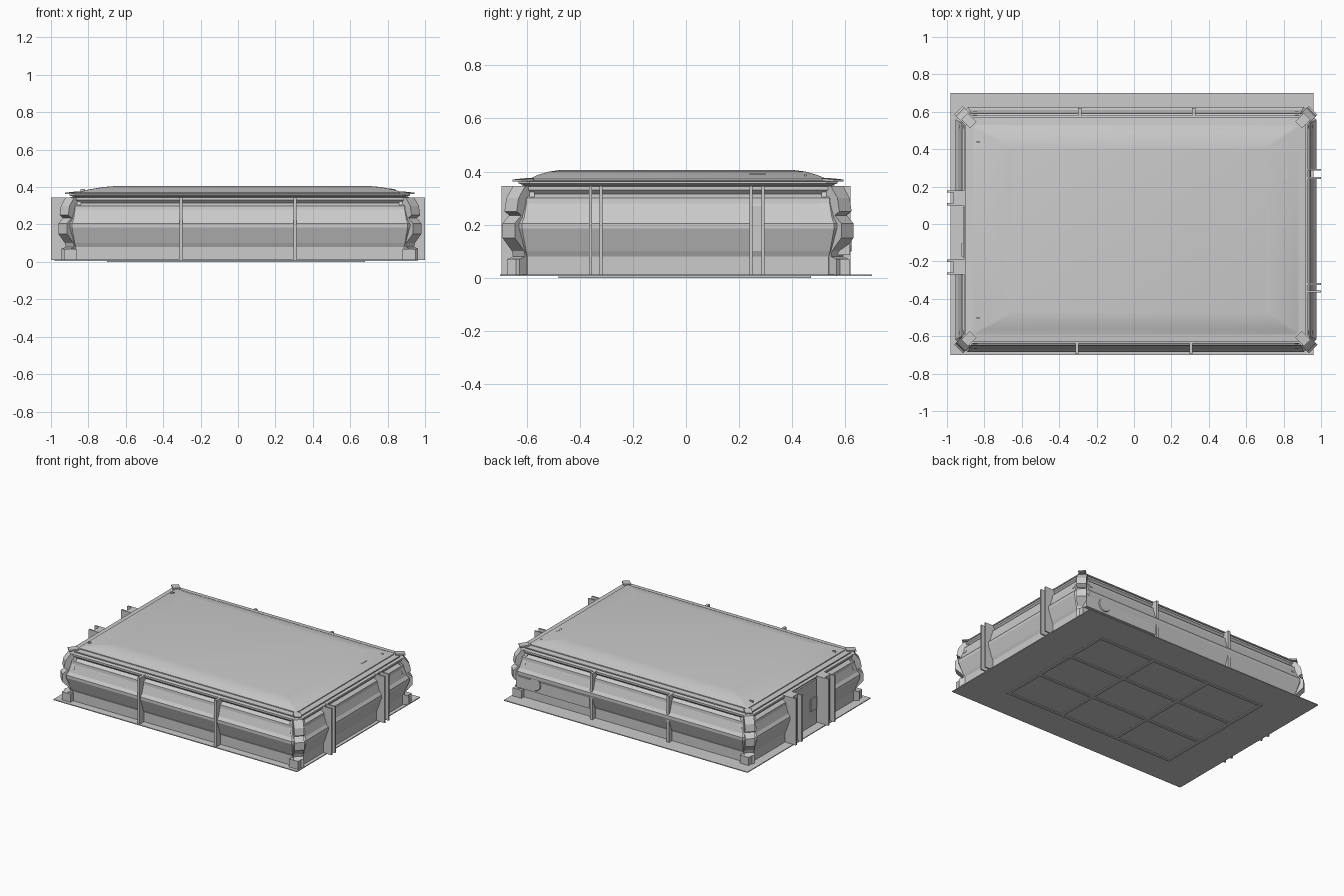
import bpy, bmesh, math
from mathutils import Vector

if "Cube" in bpy.data.objects:
    bpy.data.objects.remove(bpy.data.objects["Cube"])

# Wall rectangle at roof edge; all wall profiles are offsets (d) outward from it
X0, X1, Y0, Y1 = -0.86, 0.88, -0.59, 0.53


def finish(name, bm):
    bmesh.ops.recalc_face_normals(bm, faces=bm.faces)
    me = bpy.data.meshes.new(name)
    bm.to_mesh(me)
    bm.free()
    ob = bpy.data.objects.new(name, me)
    bpy.context.collection.objects.link(ob)
    return ob


def loft(name, loops):
    """Skin a stack of corner-cut rectangles (x0, x1, y0, y1, cut, z)."""
    bm = bmesh.new()
    rings = []
    for a, b, c, d, k, z in loops:
        pts = [(a + k, c), (b - k, c), (b, c + k), (b, d - k),
               (b - k, d), (a + k, d), (a, d - k), (a, c + k)]
        rings.append([bm.verts.new((x, y, z)) for x, y in pts])
    for lo, hi in zip(rings, rings[1:]):
        for i in range(8):
            j = (i + 1) % 8
            bm.faces.new((lo[i], lo[j], hi[j], hi[i]))
    bm.faces.new(rings[0][::-1])
    bm.faces.new(rings[-1])
    return finish(name, bm)


def box(name, x0, x1, y0, y1, z0, z1):
    bm = bmesh.new()
    bmesh.ops.create_cube(bm, size=1)
    for v in bm.verts:
        v.co = Vector(((x0 + x1) / 2 + v.co.x * (x1 - x0),
                       (y0 + y1) / 2 + v.co.y * (y1 - y0),
                       (z0 + z1) / 2 + v.co.z * (z1 - z0)))
    return finish(name, bm)


def plate(name, profile, origin, out, width):
    """Extrude an (outward, height) profile sideways by width."""
    out = Vector((out[0], out[1], 0)).normalized()
    side = Vector((-out.y, out.x, 0)) * width
    base = Vector((origin[0], origin[1], 0)) - side / 2
    bm = bmesh.new()
    f = bm.faces.new([bm.verts.new(base + out * d + Vector((0, 0, z))) for d, z in profile])
    new = bmesh.ops.extrude_face_region(bm, geom=[f])["geom"]
    bmesh.ops.translate(bm, vec=side, verts=[v for v in new if isinstance(v, bmesh.types.BMVert)])
    return finish(name, bm)


def cut(target, cutter):
    m = target.modifiers.new("cut", "BOOLEAN")
    m.operation, m.object, m.solver = "DIFFERENCE", cutter, "EXACT"
    cutter.hide_render = True
    bpy.context.view_layer.objects.active = target
    bpy.ops.object.modifier_apply(modifier=m.name)
    bpy.data.objects.remove(cutter)


# Ground plate with a raised grid underneath
box("ground_plate", -0.98, 0.96, -0.70, 0.70, 0.006, 0.012)
for x in (-0.69, -0.24, 0.22, 0.67):
    box("underside_bar_long", x - 0.01, x + 0.01, -0.48, 0.47, 0, 0.008)
for y in (-0.47, -0.16, 0.15, 0.46):
    box("underside_bar_cross", -0.70, 0.68, y - 0.01, y + 0.01, 0, 0.008)

# Walls: plinth, outward slope, belt, inward slope, cornice and eaves
wall = [(.055, .01), (.055, .08), (.065, .10), (.095, .185), (.095, .205),
        (.080, .225), (.062, .28), (.060, .30), (.035, .315), (.050, .33),
        (.050, .343), (.020, .348), (.040, .355), (.040, .363), (.0, .366)]
walls = loft("walls", [(X0 - d, X1 + d, Y0 - d, Y1 + d, 0.02 + d / 2, z) for d, z in wall])
cut(walls, box("door_cutter", -1.2, -0.90, -0.19, 0.10, 0.013, 0.335))
cut(walls, box("slot_cutter", 0.945, 1.2, 0.25, 0.285, -0.1, 0.34))

# Domed roof panel
roof = loft("roof_panel", [(X0, X1, Y0, Y1, .015, .360), (X0, X1, Y0, Y1, .015, .372),
                           (-.80, .83, -.56, .495, .012, .387),
                           (-.72, .765, -.515, .45, .01, .400),
                           (-.66, .71, -.48, .41, .01, .405)])
bpy.context.view_layer.objects.active = roof
roof.select_set(True)
bpy.ops.object.shade_smooth_by_angle(angle=math.radians(20))
roof.select_set(False)

# Ribs on the long walls
rib = [(.0, .01), (.105, .01), (.105, .345), (.02, .345)]
for x in (-.305, .305):
    plate("front_rib", rib, (x, Y0), (0, -1), .018)
for x in (-.29, .32):
    plate("back_rib", [(d * 0.86, z) for d, z in rib], (x, Y1), (0, 1), .018)

# Ribs on the right wall, one pair flanking a slot
side_rib = [(.0, .01), (.12, .01), (.12, .345), (.02, .345)]
for y in (-.36, -.32, .245, .29):
    plate("right_rib", side_rib, (X1, y), (1, 0), .01)

# Channel-shaped door pillars on the left wall, and the door
for y0 in (-.27, .10):
    for y in (y0 + .006, y0 + .074):
        plate("door_pillar_side", [(.0, .01), (.14, .01), (.14, .345), (.02, .345)],
              (X0, y), (-1, 0), .012)
    box("door_pillar_core", -.965, -.86, y0 + .01, y0 + .07, .01, .345)
box("door_panel", -.915, -.89, -.18, .09, .012, .33)
plate("door_hatch", [(.055, .12), (.062, .12), (.062, .21), (.055, .21)], (X0, -.14), (-1, 0), .07)

# Stepped corner posts
post = [(-.03, .01), (.085, .01), (.085, .07), (.055, .08), (.06, .10), (.11, .15),
        (.11, .205), (.075, .235), (.10, .25), (.09, .30), (.055, .345), (-.02, .345)]
for sx, cx in ((-1, X0), (1, X1)):
    for sy, cy in ((-1, Y0), (1, Y1)):
        plate("corner_post", post, (cx, cy), (sx, sy), .065)
        # foot blocks and upper wedge brackets beside each post
        fx, fy = cx + sx * .035, cy + sy * .055
        box("corner_foot", fx - .035, fx + .035, fy - .03, fy + .03, .01, .07)
        wedge = [(.0, .25), (.075, .25), (.035, .345), (.0, .345)]
        plate("corner_bracket", wedge, (cx - sx * .01, cy), (0, sy), .02)
        plate("corner_bracket", wedge, (cx, cy - sy * .01), (sx, 0), .02)
        # thin eave cap over the corner
        plate("corner_cap", [(.0, .362), (.065, .362), (.065, .370), (.0, .375)],
              (cx, cy), (sx, sy), .05)

# Flat vent panel with a round vent on the back wall
box("vent_panel", .335, .92, .55, .617, .085, .205)
bm = bmesh.new()
bmesh.ops.create_cone(bm, cap_ends=True, segments=12, radius1=.052, radius2=.045, depth=.014)
vent = finish("round_vent", bm)
vent.rotation_euler.x = -math.pi / 2
vent.location = (.77, .616, .145)

# Small roof latches
for x, y in ((-.83, .44), (-.83, -.50), (.83, .45)):
    box("roof_latch", x - .012, x + .012, y - .004, y + .004, .37, .389)
box("roof_handle", .81, .82, .24, .30, .37, .392)
